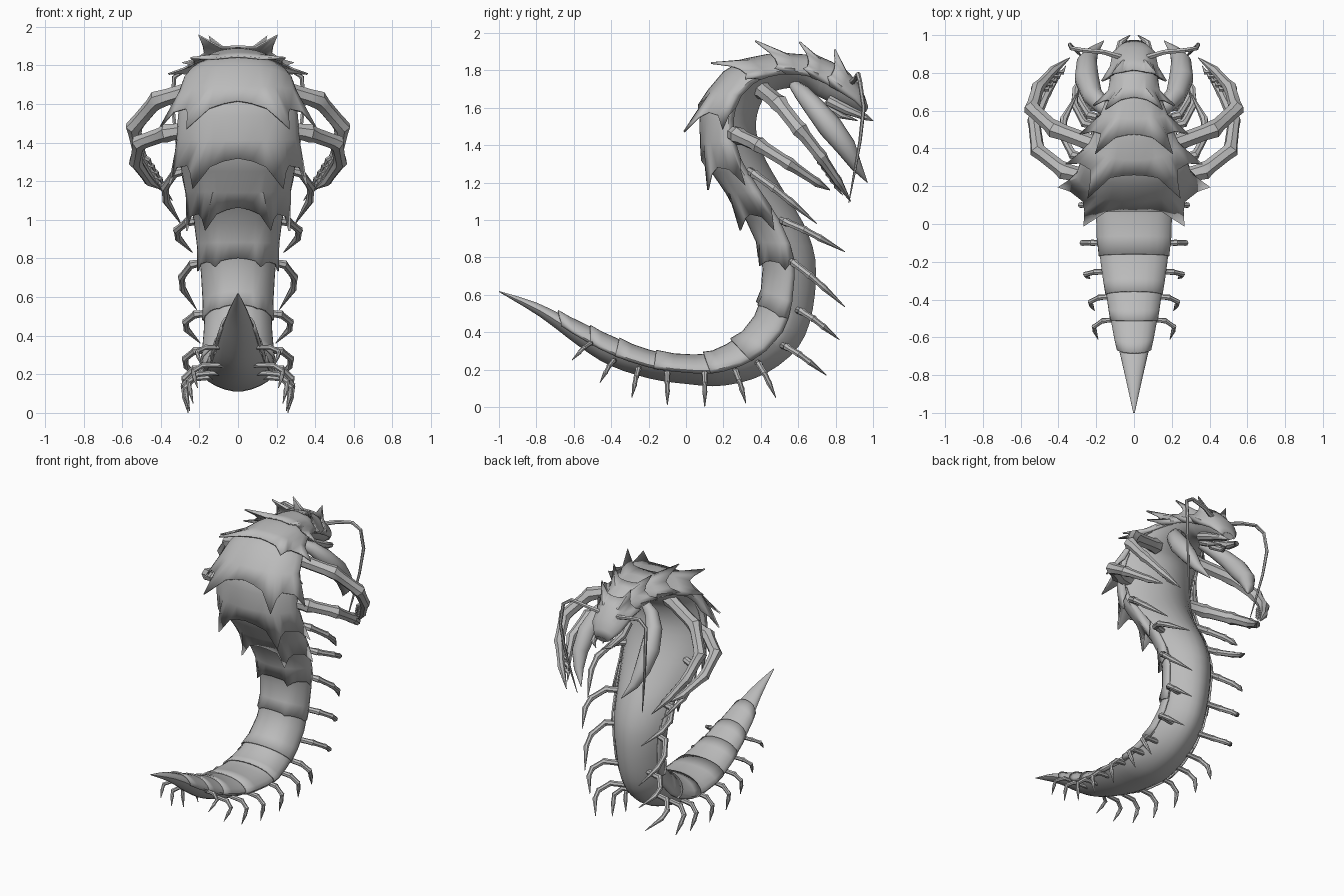
import bpy
import bmesh
from math import sin, cos, radians, pi
from mathutils import Vector

if "Cube" in bpy.data.objects:
    bpy.data.objects.remove(bpy.data.objects["Cube"])

shell = bpy.data.materials.new("plain grey")
shell.use_nodes = True
GREY = (0.5, 0.5, 0.5, 1)
shell.diffuse_color = GREY
shell.node_tree.nodes["Principled BSDF"].inputs["Base Color"].default_value = GREY

# Body stations from tail to snout: back (y, z), belly (y, z), half width
STATIONS = [
    (-1, .62, -1, .615, .004), (-.8, .56, -.78, .48, .052), (-.6, .465, -.57, .32, .1),
    (-.38, .365, -.41, .22, .135), (-.18, .295, -.2, .15, .17), (0, .275, 0, .12, .19),
    (.12, .285, .2, .11, .19), (.25, .35, .42, .17, .18), (.36, .46, .6, .31, .17),
    (.41, .62, .68, .5, .17), (.41, .8, .7, .77, .19), (.34, .98, .64, .97, .215),
    (.22, 1.15, .52, 1.17, .26), (.11, 1.32, .42, 1.35, .295), (.08, 1.5, .38, 1.5, .3),
    (.11, 1.66, .41, 1.63, .29), (.22, 1.8, .47, 1.68, .265), (.4, 1.875, .54, 1.7, .205),
    (.6, 1.88, .63, 1.7, .155), (.73, 1.86, .7, 1.66, .125), (.84, 1.8, .76, 1.63, .12),
    (.925, 1.72, .87, 1.585, .11), (.97, 1.6, .95, 1.56, .045)]
LAST = len(STATIONS) - 1


def section(t):
    """Smoothly interpolated station at position t along the body."""
    t = max(0, min(LAST, t))
    i = min(int(t), LAST - 1)
    f = t - i
    a, b, c, d = [STATIONS[max(0, min(LAST, i + k))] for k in (-1, 0, 1, 2)]
    return [q + f * (r - p) / 2 + f * f * (p - 2.5 * q + 2 * r - s / 2)
            + f ** 3 * (1.5 * (q - r) + (s - p) / 2) for p, q, r, s in zip(a, b, c, d)]


def skin(t, angle, k=1):
    """Point on the body surface; angle 90 is the middle of the back."""
    dy, dz, vy, vz, w = section(t)
    a = radians(angle)
    s = k * sin(a)
    narrow = 1 + .3 * min(0, sin(a))
    return Vector((w * k * cos(a) * narrow, (dy + vy) / 2 + s * (dy - vy) / 2,
                   (dz + vz) / 2 + s * (dz - vz) / 2))


def loft(bm, rings, closed=True):
    rows = [[bm.verts.new(p) for p in ring] for ring in rings]
    n = len(rows[0])
    for a, b in zip(rows, rows[1:]):
        for i in range(n if closed else n - 1):
            j = (i + 1) % n
            bm.faces.new((a[i], a[j], b[j], b[i]))
    if closed:
        bm.faces.new(rows[0])
        bm.faces.new(rows[-1])


def finish(bm, name, angle=40, mirror=False, thickness=0):
    bmesh.ops.recalc_face_normals(bm, faces=bm.faces)
    mesh = bpy.data.meshes.new(name)
    bm.to_mesh(mesh)
    bm.free()
    mesh.materials.append(shell)
    ob = bpy.data.objects.new(name, mesh)
    bpy.context.collection.objects.link(ob)
    if mirror:
        ob.modifiers.new("both sides", 'MIRROR')
    if thickness:
        mod = ob.modifiers.new("thickness", 'SOLIDIFY')
        mod.thickness, mod.offset = thickness, 0
    bpy.ops.object.select_all(action='DESELECT')
    ob.select_set(True)
    bpy.context.view_layer.objects.active = ob
    bpy.ops.object.shade_smooth_by_angle(angle=radians(angle))


def tube(bm, points, radii, sides=7):
    """Tapered tube through the points."""
    pts = [Vector(p) for p in points]
    rings = []
    for i, p in enumerate(pts):
        d = (pts[min(i + 1, len(pts) - 1)] - pts[max(i - 1, 0)]).normalized()
        e = d.cross(Vector((.3, .5, .8))).normalized()
        f = d.cross(e)
        rings.append([p + radii[i] * (e * cos(2 * pi * k / sides) + f * sin(2 * pi * k / sides))
                      for k in range(sides)])
    loft(bm, rings)


def jointed(bm, points, radii):
    """Tube whose segments pinch between knobbly joints."""
    pts, rs = [], []
    for p, q, r, s in zip(points, points[1:], radii, radii[1:]):
        p, q = Vector(p), Vector(q)
        pts += [p, p.lerp(q, .2), p.lerp(q, .8)]
        rs += [r, r * .8, r * .2 + s * .65 if s > .01 else r * .3]
    tube(bm, pts + [Vector(points[-1])], rs + [radii[-1]])


# Body core and head
for name, start, end in (("body", 0, 19.5), ("head", 19, LAST)):
    bm = bmesh.new()
    steps = int((end - start) * 3)
    loft(bm, [[skin(start + (end - start) * i / steps, a, .97) for a in range(0, 360, 20)]
              for i in range(steps + 1)])
    finish(bm, name)

# Overlapping back plates: rear edge position, spike reach, spike flare
PLATES = [(1.6, 0, 0), (2.4, 0, 0), (3.1, 0, 0), (4.1, 0, 0), (5.8, 0, 0), (7, 0, 0),
          (8.6, .1, .1), (10, .3, .25), (11.5, .8, .7), (13, 1, .9), (14.7, .95, .9),
          (16.35, .4, 1), (17.4, .3, 1.3), (18.5, .45, 1.2), (19.7, .35, 1.1)]
# Half of the rear edge: angle, reach toward the tail, extra flare
EDGE = [(-8, 0, .04), (2, .35, .12), (10, .85, .32), (20, .35, .12), (40, .25, .08),
        (51, .42, .3), (61, .9, .78), (66, .25, .1), (78, .08, .03), (90, 0, .02)]
EDGE += [(180 - a, back, flare) for a, back, flare in EDGE[-2::-1]]
for i, (rear, reach, spread) in enumerate(PLATES):
    front = PLATES[i + 1][0] + .35 if i + 1 < len(PLATES) else LAST
    bm = bmesh.new()
    rings = []
    for f in (0, .2, .4, .75):
        rings.append([skin(front + (rear - front) * f, a, 1 + .06 * f) for a, _, _ in EDGE])
    rings.append([skin(rear - back * reach, a, 1.05 + .09 * max(0, sin(radians(a))) + flare * spread)
                  for a, back, flare in EDGE])
    loft(bm, rings, closed=False)
    finish(bm, "back_plate_%d" % (i + 1), 35, thickness=.01)

# Walking legs: body position, base (y, z), tip (y, z), thickness
LEGS = [(2.5, -.5, .34, -.61, .25, .014), (3.1, -.38, .25, -.46, .13, .015),
        (3.8, -.25, .21, -.29, .05, .016), (4.5, -.1, .19, -.1, .01, .017),
        (5.5, .1, .19, .1, 0, .017), (6.2, .26, .2, .32, .02, .018),
        (6.8, .38, .24, .48, .05, .019), (7.5, .51, .33, .75, .17, .02),
        (8.8, .59, .52, .82, .36, .021), (10, .54, .79, .85, .535, .022),
        (11, .49, 1, .85, .83, .023), (12.6, .32, 1.27, .7, .98, .025)]
for i, (t, by, bz, ty, tz, r) in enumerate(LEGS):
    x = section(t)[4] * .85
    reach = .08 + r * 2.3

    def along(out, f, lift):
        return (x + out * reach, by + (ty - by) * f, bz + (tz - bz) * f + lift)
    bm = bmesh.new()
    jointed(bm, [along(-.5, 0, 0), along(.6, .12, .01), along(1, .4, .015),
                 along(.95, .62, .01), along(.8 if t < 7.2 else .4, 1, 0)],
            [r * 1.15, r * 1.05, r * .95, r * .85, .002])
    finish(bm, "leg_pair_%d" % (i + 1), 30, mirror=True)

# Long grasping arms below the neck
ARMS = {
    "rear_arms": [(.2, .23, 1.47), (.37, .28, 1.45), (.51, .39, 1.4), (.53, .55, 1.3),
                  (.46, .7, 1.2), (.4, .77, 1.16)],
    "front_arms": [(.15, .4, 1.7), (.42, .5, 1.62), (.54, .61, 1.48), (.51, .72, 1.34),
                   (.43, .81, 1.21), (.34, .88, 1.1)]}
for name, path in ARMS.items():
    bm = bmesh.new()
    jointed(bm, path, [.055, .05, .045, .037, .026, .002])
    # Row of hooked teeth along the inner edge
    if name == "front_arms":
        for k in range(5):
            root = Vector(path[3]).lerp(Vector(path[4]), k / 4)
            tube(bm, [root, root + Vector((-.05, -.01, -.03)), root + Vector((-.07, .03, -.08))],
                 [.016, .012, .001], 5)
    finish(bm, name, 30, mirror=True)

# Venom claws
bm = bmesh.new()
tube(bm, [(.08, .58, 1.72), (.16, .62, 1.68), (.22, .68, 1.61), (.25, .77, 1.5),
          (.25, .855, 1.39), (.22, .91, 1.29), (.16, .97, 1.2)],
     [.03, .045, .055, .066, .055, .032, .002], 10)
finish(bm, "venom_claws", mirror=True)

# Mandibles
bm = bmesh.new()
tube(bm, [(.07, .76, 1.64), (.09, .86, 1.59), (.07, .96, 1.55), (.02, 1, 1.53)],
     [.03, .028, .018, .002], 8)
tube(bm, [(.04, .74, 1.62), (.06, .83, 1.56), (.02, .92, 1.53)], [.025, .02, .002], 8)
finish(bm, "mandibles", mirror=True)

# Antennae
bm = bmesh.new()
tube(bm, [(.06, .88, 1.73), (.16, .91, 1.76), (.27, .92, 1.78), (.33, .93, 1.74),
          (.34, .95, 1.6), (.32, .93, 1.42), (.29, .9, 1.25), (.26, .87, 1.09)],
     [.016, .014, .013, .012, .011, .009, .007, .002], 6)
finish(bm, "antennae", mirror=True)
